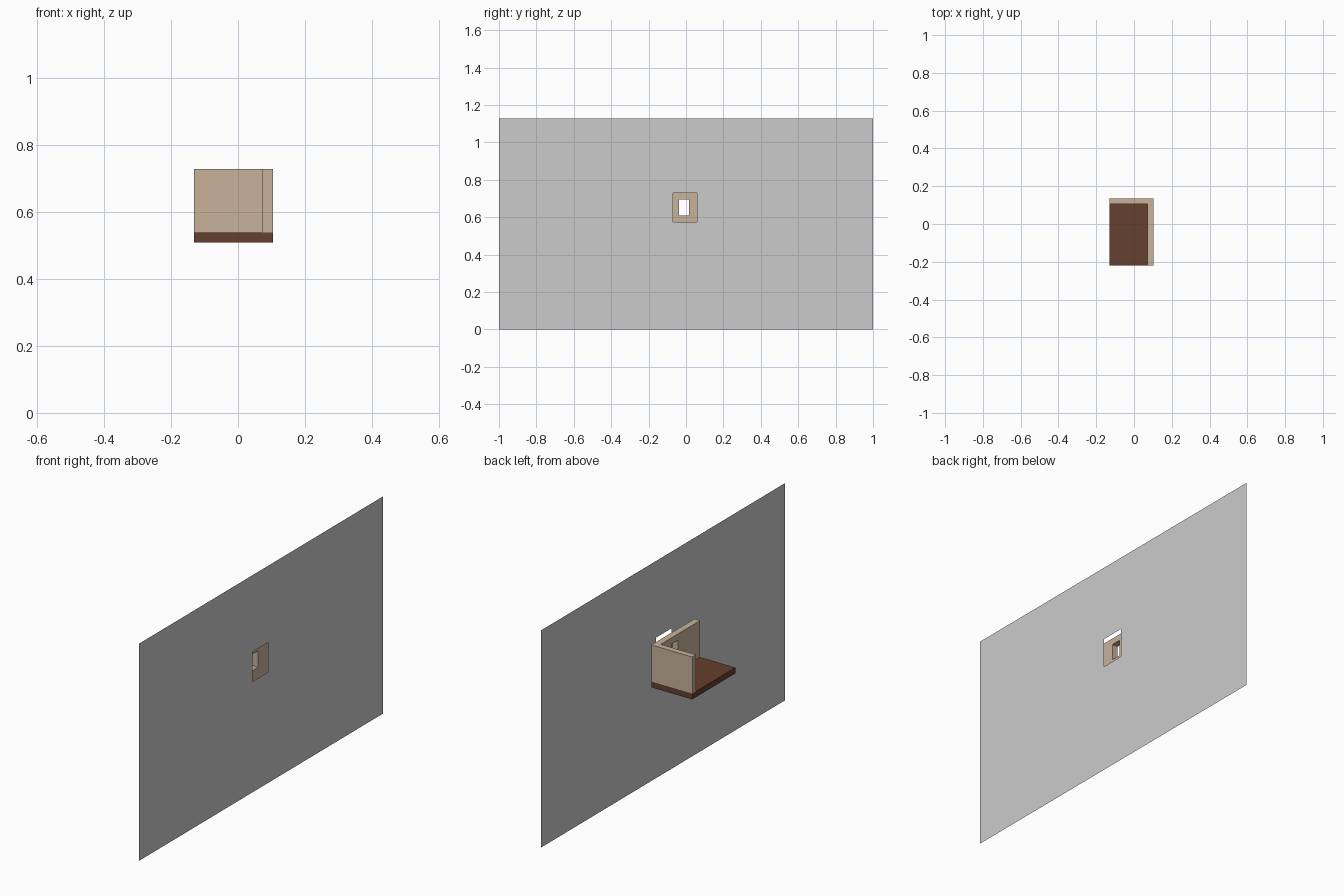
import bpy, bmesh

if "Cube" in bpy.data.objects:
    bpy.data.objects.remove(bpy.data.objects["Cube"])


def material(name, color):
    m = bpy.data.materials.new(name)
    m.diffuse_color = (*color, 1)
    m.use_nodes = True
    m.node_tree.nodes["Principled BSDF"].inputs["Base Color"].default_value = m.diffuse_color
    return m


def finish(name, bm, *mats):
    bmesh.ops.recalc_face_normals(bm, faces=bm.faces)
    me = bpy.data.meshes.new(name)
    bm.to_mesh(me)
    bm.free()
    ob = bpy.data.objects.new(name, me)
    bpy.context.collection.objects.link(ob)
    for m in mats:
        me.materials.append(m)
    return ob


def prism(name, outline, z0, z1, *mats):
    """Extrude an xy outline from z0 to z1; a second material goes on top."""
    bm = bmesh.new()
    base = bm.faces.new([bm.verts.new((x, y, z0)) for x, y in outline])
    ext = bmesh.ops.extrude_face_region(bm, geom=[base], use_keep_orig=True)["geom"]
    for v in ext:
        if isinstance(v, bmesh.types.BMVert):
            v.co.z = z1
    if len(mats) > 1:
        for f in bm.faces:
            if all(v.co.z == z1 for v in f.verts):
                f.material_index = 1
    return finish(name, bm, *mats)


def rect(a, b, c, d):
    return [(a, c), (b, c), (b, d), (a, d)]


plaster = material("tan_plaster", (0.58, 0.445, 0.328))
wood = material("dark_wood", (0.127, 0.05, 0.026))

X0, X1, XI = -0.131, 0.1045, 0.0716      # room left, right, inner face
Y0, Y1, YI = -0.2185, 0.1355, 0.105      # room front, back, inner face
Z0, ZF, ZT = 0.508, 0.538, 0.728         # slab bottom, floor, wall top

# Floor slab
prism("floor_slab", rect(X0, X1, Y0, Y1), Z0, ZF, wood)

# L-shaped walls with dark top edge
walls = prism("corner_walls", [(X0, Y1), (X0, YI), (XI, YI), (XI, Y0), (X1, Y0), (X1, Y1)],
              ZF, ZT, plaster, wood)

# Window opening through the side wall
cutter = prism("window_cutter", rect(XI - 0.02, X1 + 0.015, -0.038, 0.016), 0.61, 0.695, plaster)
cutter.hide_render = True
cutter.hide_set(True)
cut = walls.modifiers.new("window", "BOOLEAN")
cut.operation = "DIFFERENCE"
cut.solver = "EXACT"
cut.object = cutter
bpy.context.view_layer.objects.active = walls
walls.select_set(True)
bpy.ops.object.modifier_apply(modifier="window")
bpy.data.objects.remove(cutter)

# Large thin screen with a rectangular hole, just outside the side wall
bm = bmesh.new()
outer, inner = ([bm.verts.new((0.131, y, z)) for y, z in r]
                for r in (rect(-1, 1, 0, 1.127), rect(-0.07, 0.06, 0.575, 0.729)))
for i in range(4):
    j = (i + 1) % 4
    bm.faces.new((outer[i], outer[j], inner[j], inner[i]))
finish("screen_panel", bm)
